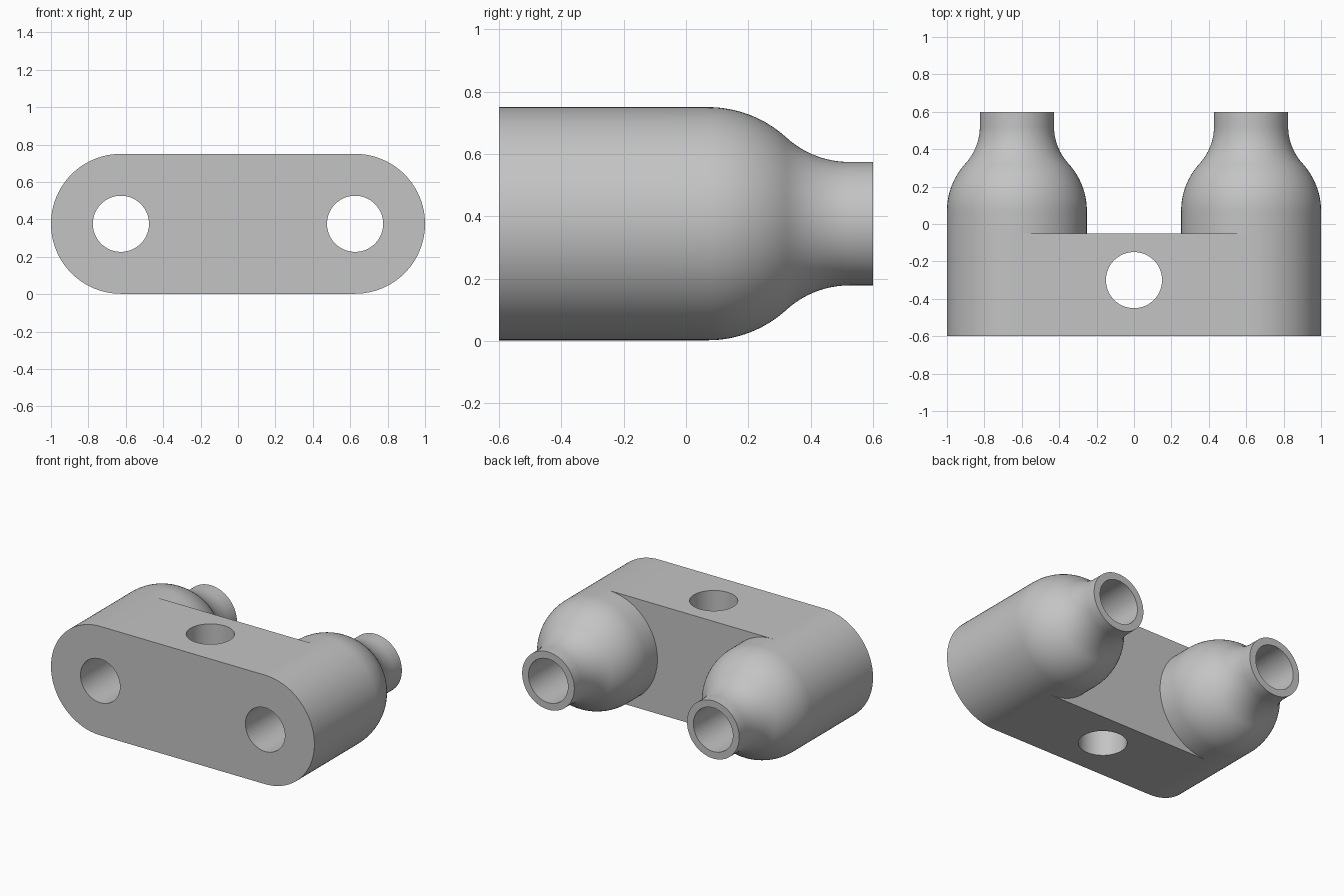
import bpy
import bmesh
from math import sin, cos, pi, sqrt, asin
from mathutils import Matrix

if "Cube" in bpy.data.objects:
    bpy.data.objects.remove(bpy.data.objects["Cube"])

R, BORE, NECK = 0.374, 0.15, 0.198     # outer, hole and neck radii
CX, CZ = 0.626, 0.376                  # axis of each socket
FRONT, STEP, BACK = -0.6, -0.05, 0.6   # depth stations along y
SEG = 96

grey = bpy.data.materials.new("plain grey")
grey.use_nodes = True
grey.diffuse_color = (0.55, 0.55, 0.55, 1)
grey.node_tree.nodes["Principled BSDF"].inputs["Base Color"].default_value = (0.55, 0.55, 0.55, 1)


def make_object(name, bm):
    bmesh.ops.recalc_face_normals(bm, faces=bm.faces[:])
    mesh = bpy.data.meshes.new(name)
    bm.to_mesh(mesh)
    bm.free()
    mesh.materials.append(grey)
    obj = bpy.data.objects.new(name, mesh)
    bpy.context.collection.objects.link(obj)
    return obj


def activate(obj):
    bpy.ops.object.select_all(action='DESELECT')
    obj.select_set(True)
    bpy.context.view_layer.objects.active = obj


def drill(target, location, rotation):
    """Cut a round through hole and discard the cutter."""
    bpy.ops.mesh.primitive_cylinder_add(vertices=SEG, radius=BORE, depth=2,
                                        location=location, rotation=rotation)
    cutter = bpy.context.object
    cutter.hide_render = True
    activate(target)
    mod = target.modifiers.new("hole", 'BOOLEAN')
    mod.operation, mod.solver, mod.object = 'DIFFERENCE', 'EXACT', cutter
    bpy.ops.object.modifier_apply(modifier=mod.name)
    bpy.data.objects.remove(cutter)


# Block: rounded-end outline extruded from front to back
bm = bmesh.new()
outline = []
half = SEG // 2
for side, start in ((1, -pi / 2), (-1, pi / 2)):
    for i in range(half + 1):
        a = start + pi * i / half
        outline.append(bm.verts.new((side * CX + R * cos(a), FRONT, CZ + R * sin(a))))
face = bm.faces.new(outline)
ext = bmesh.ops.extrude_face_region(bm, geom=[face])
bmesh.ops.translate(bm, vec=(0, STEP - FRONT, 0),
                    verts=[v for v in ext["geom"] if isinstance(v, bmesh.types.BMVert)])
block = make_object("block", bm)
for x in (-CX, CX):
    drill(block, (x, FRONT, CZ), (pi / 2, 0, 0))
drill(block, (0, -0.3, CZ), (0, 0, 0))

# Socket profile (radius, y): barrel, round shoulder, hollow fillet, neck, bore
shoulder_y, fillet = 0.07, 0.3
fillet_y = shoulder_y + sqrt((R + fillet) ** 2 - (NECK + fillet) ** 2)
turn = asin((fillet_y - shoulder_y) / (R + fillet))
steps = 16
profile = [(R, STEP)]
for i in range(steps + 1):
    a = turn * i / steps
    profile.append((R * cos(a), shoulder_y + R * sin(a)))
for i in range(1, steps + 1):
    a = turn * (1 - i / steps)
    profile.append((NECK + fillet - fillet * cos(a), fillet_y - fillet * sin(a)))
profile += [(NECK, BACK), (BORE, BACK), (BORE, STEP)]

# Left and right sockets: the profile spun about the y axis
for name, x in (("left_socket", CX), ("right_socket", -CX)):
    bm = bmesh.new()
    verts = [bm.verts.new((r, y, 0)) for r, y in profile]
    edges = [bm.edges.new(pair) for pair in zip(verts, verts[1:])]
    bmesh.ops.spin(bm, geom=verts + edges, cent=(0, 0, 0), axis=(0, 1, 0),
                   angle=2 * pi, steps=SEG)
    bmesh.ops.remove_doubles(bm, verts=bm.verts[:], dist=0.0001)
    bmesh.ops.transform(bm, matrix=Matrix.Translation((x, 0, CZ)), verts=bm.verts[:])
    socket = make_object(name, bm)
    # Open shell: make sure the outer surface faces outward
    barrel = max(socket.data.polygons, key=lambda p: p.center.x)
    if barrel.normal.x < 0:
        socket.data.flip_normals()

for obj in [o for o in bpy.context.scene.objects if o.name in ("block", "left_socket", "right_socket")]:
    activate(obj)
    bpy.ops.object.shade_smooth_by_angle(angle=pi / 6)
